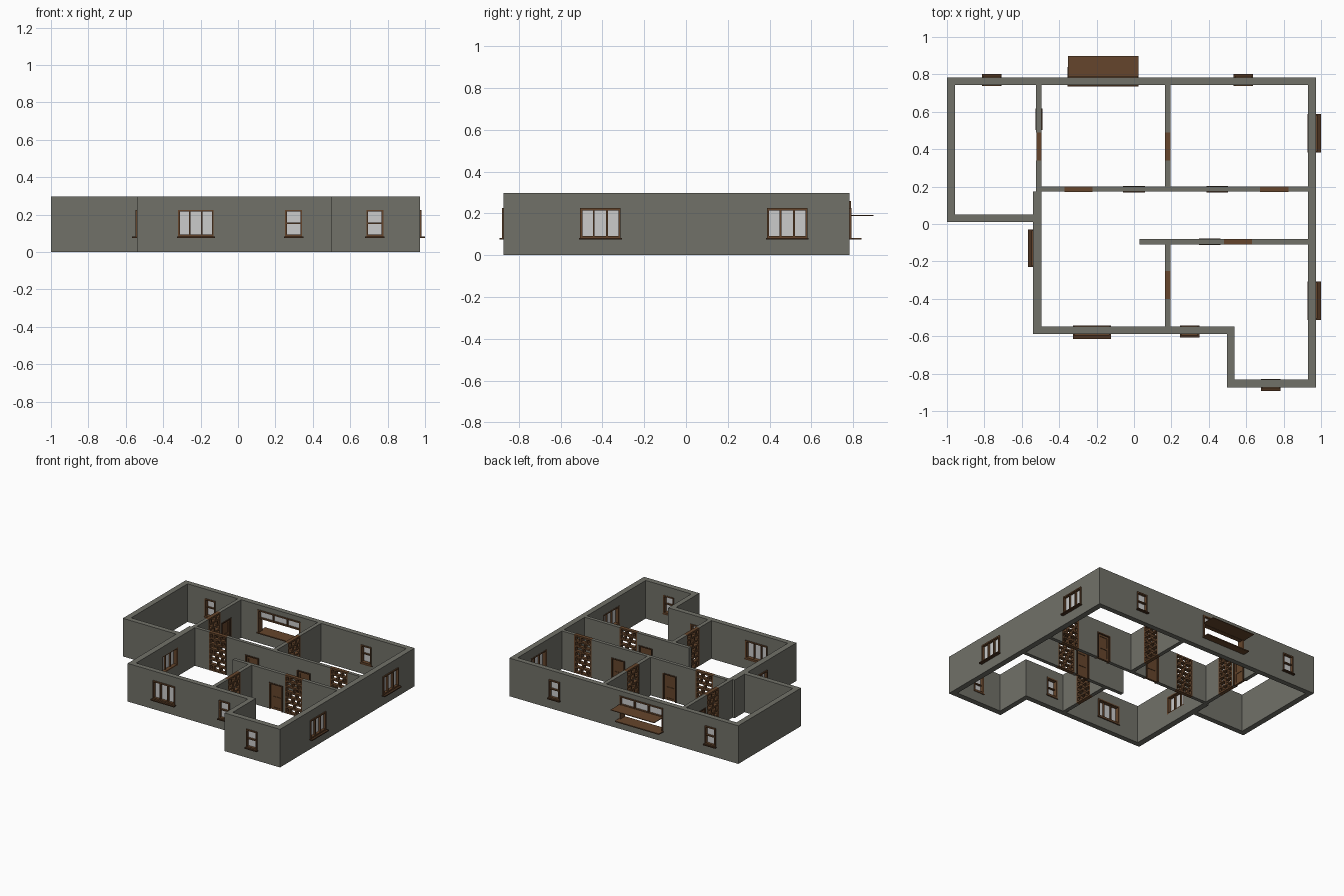
import bpy, bmesh
from math import radians
from mathutils import Matrix, Vector

if "Cube" in bpy.data.objects:
    bpy.data.objects.remove(bpy.data.objects["Cube"])

H = 0.297  # wall height


def material(name, rgb):
    m = bpy.data.materials.new(name)
    m.diffuse_color = (*rgb, 1)
    m.use_nodes = True
    m.node_tree.nodes["Principled BSDF"].inputs["Base Color"].default_value = m.diffuse_color
    return m


WALL = material("wall_grey", (0.165, 0.165, 0.14))
WOOD = material("wood", (0.13, 0.06, 0.025))
DARK = material("dark_wood", (0.07, 0.032, 0.014))
GLASS = material("pane", (0.55, 0.55, 0.55))


def finish(name, bm, mat):
    bmesh.ops.recalc_face_normals(bm, faces=bm.faces)
    me = bpy.data.meshes.new(name)
    bm.to_mesh(me)
    bm.free()
    ob = bpy.data.objects.new(name, me)
    bpy.context.collection.objects.link(ob)
    if mat:
        me.materials.append(mat)
    return ob


def add_box(bm, b, mx=Matrix()):
    x0, x1, y0, y1, z0, z1 = b
    m = Matrix.Translation(((x0 + x1) / 2, (y0 + y1) / 2, (z0 + z1) / 2))
    bmesh.ops.create_cube(bm, size=1, matrix=mx @ m @ Matrix.Diagonal((x1 - x0, y1 - y0, z1 - z0, 1)))


def boxes(name, items, mat, mx=Matrix()):
    bm = bmesh.new()
    for b in items:
        add_box(bm, b, mx)
    return finish(name, bm, mat)


def prisms(name, outlines, z0, z1, mat=None):
    bm = bmesh.new()
    for pts in outlines:
        f = bm.faces.new([bm.verts.new((x, y, z0)) for x, y in pts])
        g = bmesh.ops.extrude_face_region(bm, geom=[f])["geom"]
        bmesh.ops.translate(bm, vec=(0, 0, z1 - z0), verts=[v for v in g if isinstance(v, bmesh.types.BMVert)])
    return finish(name, bm, mat)


def rect(x0, x1, y0, y1):
    return [(x0, y0), (x1, y0), (x1, y1), (x0, y1)]


def place(x, y, deg):
    return Matrix.Translation((x, y, 0)) @ Matrix.Rotation(radians(deg), 4, 'Z')


openings = bmesh.new()  # collects every hole through the walls


def window(name, x, y, deg, w, small):
    """Local -y points out of the wall, y = 0 is the outer face."""
    mx, h, t = place(x, y, deg), w / 2, 0.01
    z0, z1 = 0.083, 0.225
    add_box(openings, (-h + .003, h - .003, -.03, .07, z0 + .003, z1 - .003), mx)
    bars = [(-h, -h + t, -.008, .046, z0, z1), (h - t, h, -.008, .046, z0, z1),
            (-h + t, h - t, -.008, .046, z1 - t, z1), (-h + t, h - t, -.008, .046, z0, z0 + t)]
    if small:
        bars.append((-h + t, h - t, -.004, .03, .15, .158))
    else:
        bars += [(c - .004, c + .004, -.004, .03, z0 + t, z1 - t) for c in (-w / 6, w / 6)]
    boxes(name + "_frame", bars, WOOD, mx)
    boxes(name + "_sill", [(-h - .006, h + .006, -.019 if small else -.026, .046, .075, z0)], DARK, mx)
    boxes(name + "_glass", [(-h + t, h - t, .012, .017, z0 + t, z1 - t)], GLASS, mx)


def door(name, x, y, deg):
    mx, h, t, top = place(x, y, deg), 0.058, 0.009, 0.205
    add_box(openings, (-h + .002, h - .002, -.04, .04, -.05, top - .002), mx)
    boxes(name + "_frame", [(-h, -h + t, -.018, .018, 0, top), (h - t, h, -.018, .018, 0, top),
                            (-h + t, h - t, -.018, .018, top - t, top)], DARK, mx)
    a = h - t
    leaf = [(-a, a, -.004, .004, 0, top - t)]
    # raised stiles and rails around the panels
    leaf += [(s - .008, s + .008, -.008, .008, 0, top - t) for s in (-a + .008, a - .008)]
    leaf += [(-a + .016, a - .016, -.008, .008, z, z + .016) for z in (0, .085, top - t - .016)]
    boxes(name + "_leaf", leaf, WOOD, mx)


def divider(name, x, y, deg):
    """Open lattice shelf filling a full-height gap."""
    mx, h, rows, t = place(x, y, deg), 0.075, 7, 0.012
    d = 0.0145
    add_box(openings, (-h, h, -.025, .025, -.05, H + .05), mx)
    parts = [(s - t / 2, s + t / 2, -d, d, 0, H) for s in (-h + t / 2, h - t / 2)]
    step = (H - t) / rows
    for i in range(rows + 1):
        parts.append((-h + t, h - t, -d, d, i * step, i * step + t))
        if i < rows:
            for c in ((-.035, .02), (0,), (-.015, .035))[i % 3]:
                parts.append((c - t / 2, c + t / 2, -d, d, i * step + t, (i + 1) * step))
    boxes(name, parts, WOOD, mx)


# windows: front, right, left and back
window("front_window_large", -.225, -.588, 0, .19, False)
window("front_window_small", .297, -.588, 0, .092, True)
window("front_bay_window", .732, -.874, 0, .092, True)
window("right_window_front", .974, -.41, 90, .193, False)
window("right_window_back", .974, .485, 90, .193, False)
window("left_window", -.54, -.13, -90, .19, False)
window("back_window_left", -.76, .784, 180, .092, True)
window("back_window_right", .585, .784, 180, .092, True)

# doors and lattice dividers in the partitions
door("door_left_room", -.508, .56, 90)
door("door_kitchen", 0, .186, 0)
door("door_back_bedroom", .445, .186, 0)
door("door_front_bedroom", .405, -.095, 0)
for i, p in enumerate([(-.508, .415, 90), (.18, .415, 90), (-.297, .186, 0),
                       (.75, .186, 0), (.555, -.095, 0), (.18, -.325, 90)]):
    divider(f"lattice_divider_{i + 1}", *p)

# serving hatch with counter, transom window and raised flap
mx = place(-.165, .784, 180)
add_box(openings, (-.18, .18, -.03, .07, .08, .255), mx)
boxes("hatch_frame", [(-.185, -.175, -.006, .046, .083, .26), (.175, .185, -.006, .046, .083, .26),
                      (-.175, .175, -.006, .046, .25, .26), (-.175, .175, -.004, .03, .185, .195)]
      + [(c - .004, c + .004, -.004, .03, .195, .25) for c in (-.06, .06)], WOOD, mx)
boxes("hatch_glass", [(-.175, .175, .012, .017, .195, .25)], GLASS, mx)
boxes("hatch_counter", [(-.19, .19, -.056, .048, .075, .083)], WOOD, mx)
boxes("hatch_flap", [(-.188, .188, -.113, -.004, .187, .192)], WOOD, mx)

# walls: solid footprint minus rooms minus openings
walls = prisms("walls", [[(-1, .01), (-.54, .01), (-.54, -.588), (.497, -.588), (.497, -.874),
                          (.974, -.874), (.974, .784), (-1, .784)]], 0, H, WALL)
rooms = prisms("room_cutter", [
    [(-.956, .05), (-.54, .05), (-.54, .173), (-.523, .173), (-.523, .744), (-.956, .744)],
    rect(-.494, .165, .2, .744),
    rect(.195, .93, .2, .744),
    [(-.494, -.548), (.165, -.548), (.165, -.109), (.03, -.109), (.03, -.081),
     (.93, -.081), (.93, .173), (-.494, .173)],
    [(.195, -.548), (.537, -.548), (.537, -.831), (.93, -.831), (.93, -.109), (.195, -.109)],
], -.1, H + .1)
holes = finish("opening_cutter", openings, None)
for cutter in (rooms, holes):
    cutter.hide_render = True
    mod = walls.modifiers.new("cut", 'BOOLEAN')
    mod.object, mod.operation, mod.solver = cutter, 'DIFFERENCE', 'EXACT'
bpy.context.view_layer.update()
cut = bpy.data.meshes.new_from_object(walls.evaluated_get(bpy.context.evaluated_depsgraph_get()))
walls.modifiers.clear()
walls.data = cut
for cutter in (rooms, holes):
    bpy.data.objects.remove(cutter)
